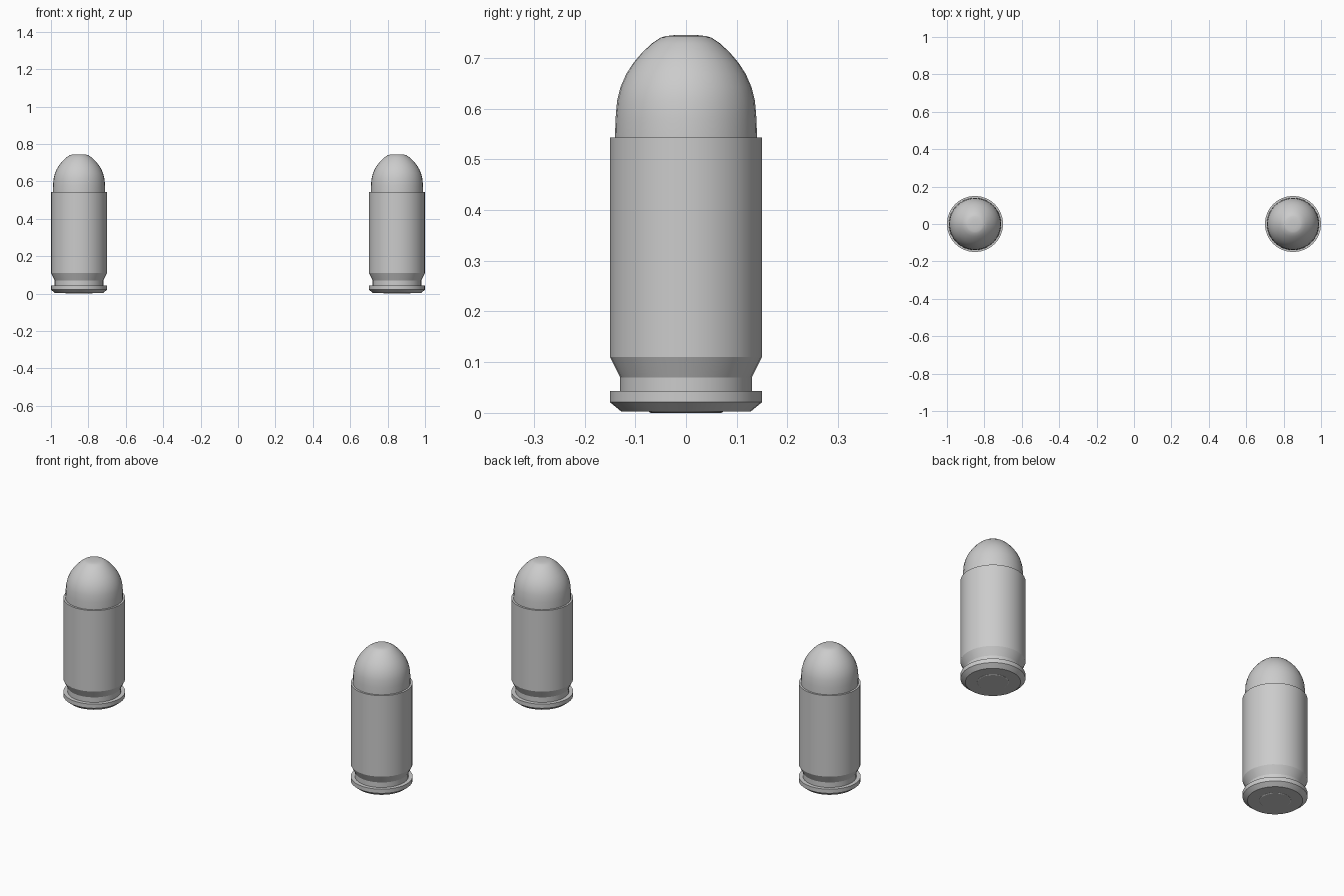
import bpy, bmesh, math

if "Cube" in bpy.data.objects:
    bpy.data.objects.remove(bpy.data.objects["Cube"])

SIDES = 32


def lathe(name, profile, x):
    """Spin a (radius, z) profile around a vertical axis at x."""
    bm = bmesh.new()
    verts = [bm.verts.new((r, 0, z)) for r, z in profile]
    edges = [bm.edges.new(pair) for pair in zip(verts, verts[1:])]
    bmesh.ops.spin(bm, geom=verts + edges, cent=(0, 0, 0), axis=(0, 0, 1),
                   angle=2 * math.pi, steps=SIDES, use_merge=True)
    bmesh.ops.remove_doubles(bm, verts=bm.verts[:], dist=1e-5)
    bmesh.ops.recalc_face_normals(bm, faces=bm.faces[:])
    mesh = bpy.data.meshes.new(name)
    bm.to_mesh(mesh)
    bm.free()
    ob = bpy.data.objects.new(name, mesh)
    ob.location.x = x
    bpy.context.collection.objects.link(ob)
    bpy.ops.object.select_all(action='DESELECT')
    ob.select_set(True)
    bpy.context.view_layer.objects.active = ob
    bpy.ops.object.shade_smooth_by_angle(angle=math.radians(25))
    return ob


# casing: bevelled rim, extractor groove, straight wall, open mouth
casing = [(0.073, 0.012), (0.073, 0.003), (0.128, 0.003), (0.15, 0.021),
          (0.15, 0.043), (0.13, 0.043), (0.13, 0.07), (0.15, 0.11),
          (0.15, 0.543), (0.14, 0.543), (0.14, 0.52)]

# primer: small disc in the base
primer = [(0, 0), (0.070, 0), (0.073, 0.002), (0.073, 0.012)]

# bullet: rounded nose with a small flat tip
bullet = [(0.14, 0.52), (0.14, 0.545), (0.139, 0.58), (0.136, 0.615),
          (0.129, 0.643), (0.118, 0.668), (0.104, 0.690), (0.087, 0.710),
          (0.068, 0.728), (0.050, 0.740), (0.040, 0.743), (0.022, 0.745),
          (0, 0.745)]

for side, x in (("left", -0.85), ("right", 0.85)):
    lathe(f"casing_{side}", casing, x)
    lathe(f"primer_{side}", primer, x)
    lathe(f"bullet_{side}", bullet, x)
